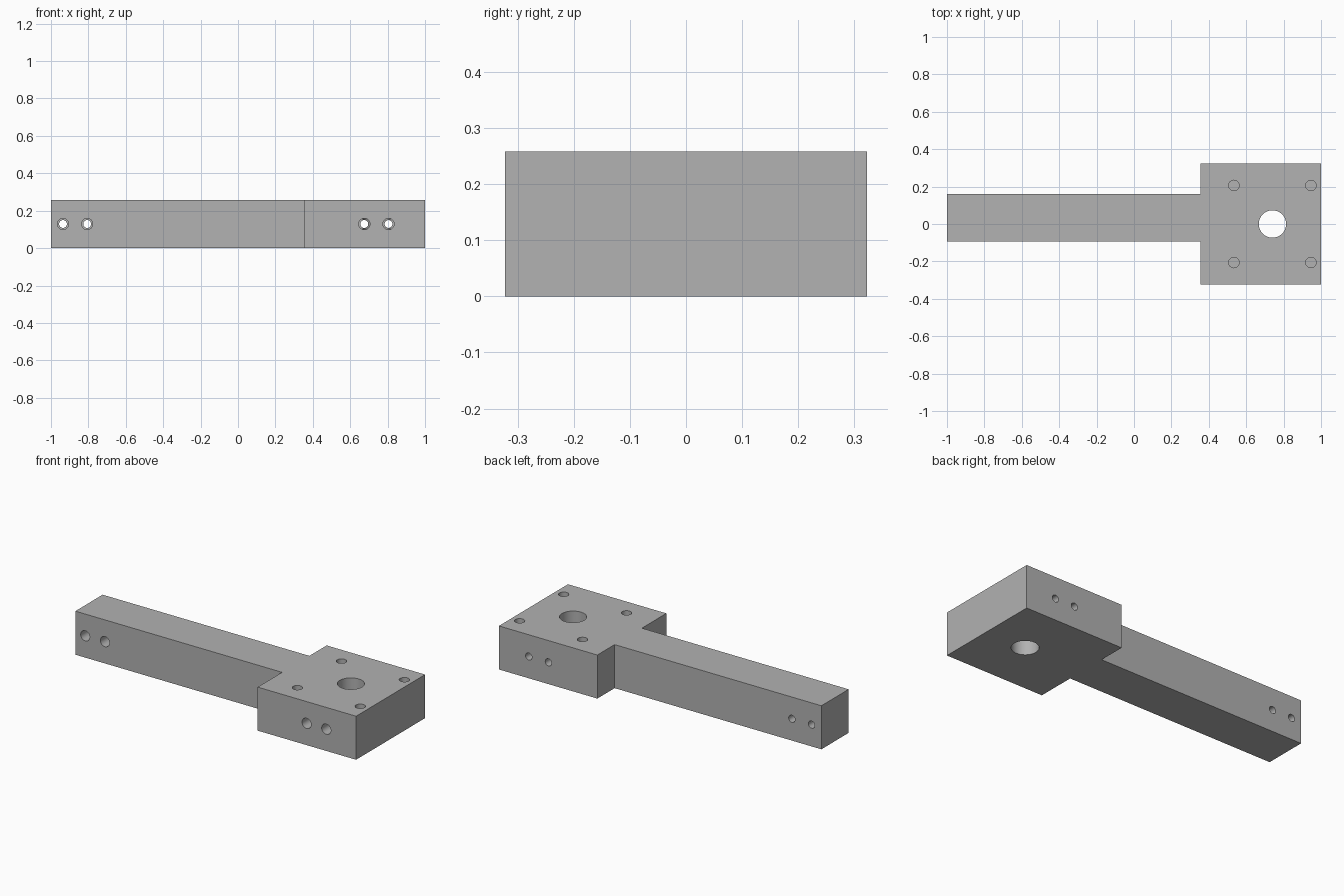
import bpy
import bmesh
import math

cube = bpy.data.objects.get("Cube")
if cube:
    bpy.data.objects.remove(cube, do_unlink=True)

HEIGHT = 0.258
HALF = 0.323            # half width of the square head
HEAD_X = 0.355          # where the head meets the arm
ARM_BACK, ARM_FRONT = 0.161, -0.094
MID_Z = HEIGHT / 2
BORE_X = 0.74

# Plain grey material
grey = bpy.data.materials.new("machined grey")
grey.use_nodes = True
colour = (0.445, 0.445, 0.445, 1)
grey.diffuse_color = colour
grey.node_tree.nodes["Principled BSDF"].inputs["Base Color"].default_value = colour

# Arm and head: one outline, extruded upward
outline = [(-1, ARM_FRONT), (HEAD_X, ARM_FRONT), (HEAD_X, -HALF), (1, -HALF),
           (1, HALF), (HEAD_X, HALF), (HEAD_X, ARM_BACK), (-1, ARM_BACK)]
bm = bmesh.new()
base = bm.faces.new([bm.verts.new((x, y, 0)) for x, y in outline])
top = bmesh.ops.extrude_face_region(bm, geom=[base])["geom"]
bmesh.ops.translate(bm, vec=(0, 0, HEIGHT),
                    verts=[v for v in top if isinstance(v, bmesh.types.BMVert)])
bmesh.ops.recalc_face_normals(bm, faces=bm.faces)
mesh = bpy.data.meshes.new("clamp_arm")
bm.to_mesh(mesh)
bm.free()
mesh.materials.append(grey)
body = bpy.data.objects.new("clamp_arm", mesh)
bpy.context.collection.objects.link(body)
bpy.context.view_layer.objects.active = body
body.select_set(True)


def drill(x, y, z, radius, length, along_y=False, sides=32):
    """Cut a round hole centred on the given point."""
    turn = (math.pi / 2, 0, 0) if along_y else (0, 0, 0)
    bpy.ops.mesh.primitive_cylinder_add(vertices=sides, radius=radius, depth=length,
                                        location=(x, y, z), rotation=turn)
    cutter = bpy.context.object
    cutter.name = "hole_cutter"
    cutter.hide_render = True
    cutter.data.materials.append(grey)
    cut = body.modifiers.new("hole", 'BOOLEAN')
    cut.operation = 'DIFFERENCE'
    cut.solver = 'EXACT'
    cut.object = cutter
    bpy.ops.object.select_all(action='DESELECT')
    bpy.context.view_layer.objects.active = body
    body.select_set(True)
    bpy.ops.object.modifier_apply(modifier=cut.name)
    bpy.data.objects.remove(cutter, do_unlink=True)


# Large bore through the head
drill(BORE_X, 0, MID_Z, 0.073, 1, sides=64)

# Blind holes in the four corners of the head's top
for dx in (-0.206, 0.206):
    for y in (-0.206, 0.206):
        drill(BORE_X + dx, y, HEIGHT, 0.028, 0.26)

# Stepped cross holes: wide from the front to the middle, narrow to the back
for centre_x, front, back in ((-0.871, ARM_FRONT, ARM_BACK), (BORE_X, -HALF, HALF)):
    for dx in (-0.0645, 0.0645):
        drill(centre_x + dx, front, MID_Z, 0.03, back - front, along_y=True)
        drill(centre_x + dx, 0, MID_Z, 0.021, 1, along_y=True)

bpy.ops.object.shade_smooth_by_angle(angle=math.radians(30))
